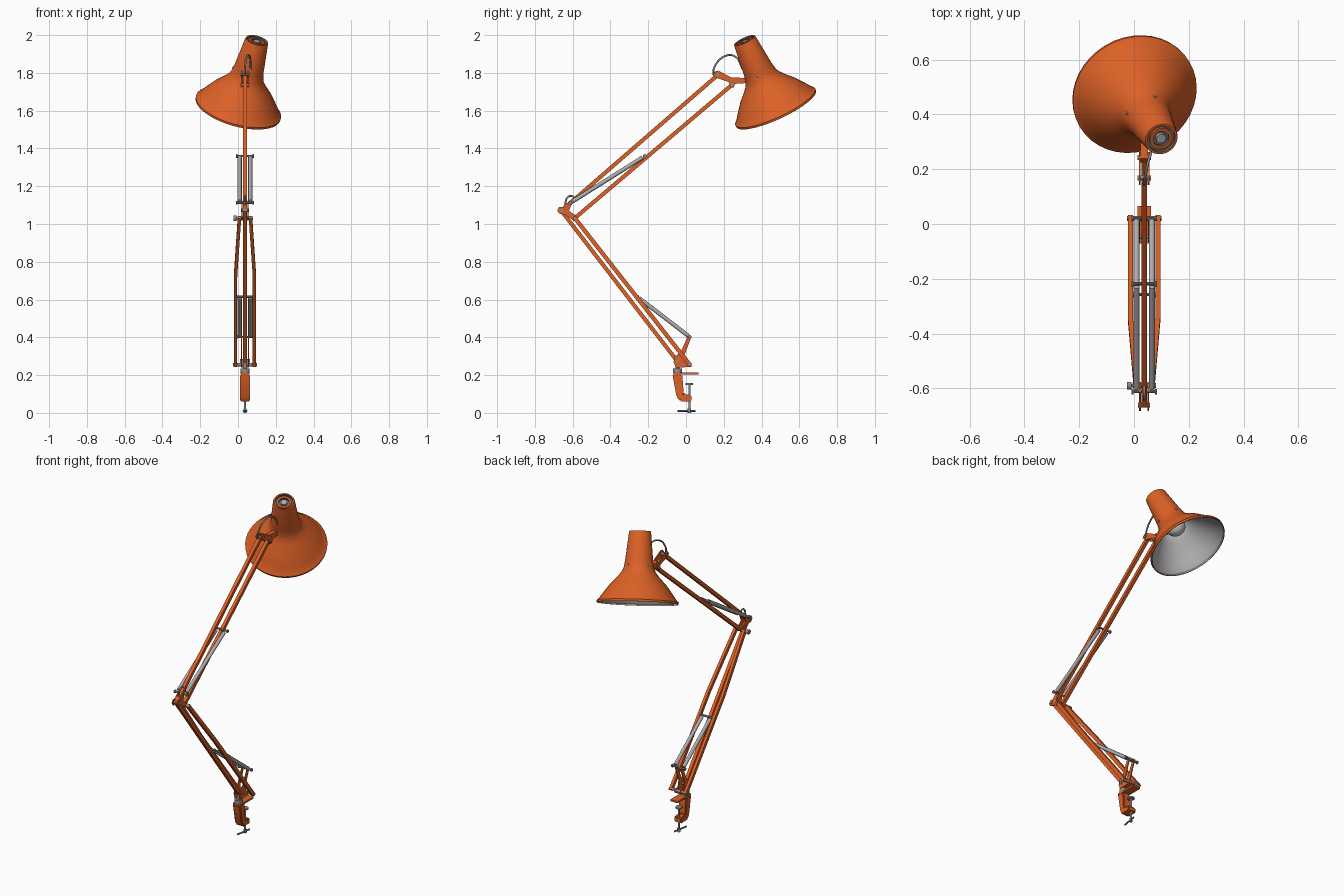
import bpy, bmesh, math
from mathutils import Vector, Matrix

if "Cube" in bpy.data.objects:
    bpy.data.objects.remove(bpy.data.objects["Cube"])

CX = 0.037  # plane of the arm


def mat(name, r, g, b):
    m = bpy.data.materials.new(name)
    m.diffuse_color = (r, g, b, 1)
    m.use_nodes = True
    m.node_tree.nodes["Principled BSDF"].inputs["Base Color"].default_value = m.diffuse_color
    return m


ORANGE = mat("orange paint", 0.72, 0.12, 0.02)
STEEL = mat("steel", 0.27, 0.27, 0.27)
SPRING = mat("spring steel", 0.42, 0.42, 0.42)
LINING = mat("pale lining", 0.52, 0.52, 0.52)
DARK = mat("dark wire", 0.13, 0.13, 0.13)
GLASS = mat("bulb glass", 0.6, 0.6, 0.58)


def finish(name, bm, mats, angle=35):
    bmesh.ops.recalc_face_normals(bm, faces=bm.faces[:])
    me = bpy.data.meshes.new(name)
    bm.to_mesh(me)
    bm.free()
    ob = bpy.data.objects.new(name, me)
    for m in mats:
        me.materials.append(m)
    bpy.context.collection.objects.link(ob)
    bpy.ops.object.select_all(action='DESELECT')
    ob.select_set(True)
    bpy.context.view_layer.objects.active = ob
    bpy.ops.object.shade_smooth_by_angle(angle=math.radians(angle))
    return ob


def P(dx, y, z):
    return Vector((CX + dx, y, z))


def beam(name, pts, w, h, m):
    """Rectangular bar swept through points; w runs along x."""
    bm = bmesh.new()
    n = Vector((1, 0, 0)).cross(pts[-1] - pts[0]).normalized() * h / 2
    x = Vector((w / 2, 0, 0))
    rings = [[bm.verts.new(p + v) for v in (x + n, n - x, -x - n, x - n)] for p in pts]
    for a, b in zip(rings, rings[1:]):
        for i in range(4):
            j = (i + 1) % 4
            bm.faces.new((a[i], a[j], b[j], b[i]))
    bm.faces.new(rings[0])
    bm.faces.new(rings[-1])
    return finish(name, bm, [m])


def rod(name, a, b, r, m, seg=14, r2=None):
    bm = bmesh.new()
    d = b - a
    M = Matrix.Translation((a + b) / 2) @ d.to_track_quat('Z', 'Y').to_matrix().to_4x4()
    bmesh.ops.create_cone(bm, cap_ends=True, segments=seg, radius1=r,
                          radius2=r if r2 is None else r2, depth=d.length, matrix=M)
    return finish(name, bm, [m])


def plate(name, yz, dx, t, m, bev=0.0):
    """Side profile in y,z extruded along x."""
    bm = bmesh.new()
    f = bm.faces.new([bm.verts.new(P(dx - t / 2, y, z)) for y, z in yz])
    new = bmesh.ops.extrude_face_region(bm, geom=[f])["geom"]
    bmesh.ops.translate(bm, vec=(t, 0, 0), verts=[v for v in new if isinstance(v, bmesh.types.BMVert)])
    if bev:
        bmesh.ops.bevel(bm, geom=bm.edges[:], offset=bev, segments=2, affect='EDGES')
    return finish(name, bm, [m])


def revolve(name, prof, mats, M, seg=40):
    """Profile rows are (radius, height, material of the next strip)."""
    bm = bmesh.new()
    rings = []
    for r, z, _ in prof:
        if r == 0:
            rings.append([bm.verts.new(M @ Vector((0, 0, z)))] * seg)
        else:
            rings.append([bm.verts.new(M @ Vector((r * math.cos(i * math.tau / seg),
                         r * math.sin(i * math.tau / seg), z))) for i in range(seg)])
    for k, (a, b) in enumerate(zip(rings, rings[1:])):
        for i in range(seg):
            j = (i + 1) % seg
            f = bm.faces.new(list(dict.fromkeys((a[i], a[j], b[j], b[i]))))
            f.material_index = prof[k][2]
    return finish(name, bm, mats)


def wire(name, pts, r, m):
    cu = bpy.data.curves.new(name, 'CURVE')
    cu.dimensions = '3D'
    cu.bevel_depth = r
    cu.bevel_resolution = 2
    s = cu.splines.new('BEZIER')
    s.bezier_points.add(len(pts) - 1)
    for b, p in zip(s.bezier_points, pts):
        b.co = p
        b.handle_left_type = b.handle_right_type = 'AUTO'
    cu.materials.append(m)
    bpy.context.collection.objects.link(bpy.data.objects.new(name, cu))


# --- table clamp
plate("clamp_body", [(-.072, .205), (-.02, .205), (-.012, .1), (.03, .094), (.03, .06),
                     (-.03, .06), (-.05, .085)], 0, .053, ORANGE, .006)
plate("clamp_top_plate", [(-.065, .202), (.066, .202), (.066, .213), (-.065, .213)], 0, .05, ORANGE)
rod("swivel_collar", P(0, -.045, .213), P(0, -.045, .236), .025, STEEL, 20)
rod("swivel_post", P(0, -.045, .23), P(0, -.045, .29), .011, STEEL)
rod("clamp_screw", P(0, .018, 0), P(0, .018, .155), .006, STEEL)
rod("clamp_pad", P(0, .018, .148), P(0, .018, .157), .02, STEEL, 20)
rod("clamp_screw_head", P(0, .018, 0), P(0, .018, .022), .009, STEEL)
rod("clamp_handle", P(-.008, -.045, .011), P(.008, .05, .011), .005, STEEL, 10)

# --- base bracket
for s in (-1, 1):
    plate("base_bracket_side", [(.012, .412), (.028, .402), (-.008, .305), (.0, .268), (.03, .265),
                                (.03, .243), (-.055, .24), (-.066, .27), (-.06, .3), (-.03, .318)],
          s * .018, .006, ORANGE)
plate("base_bracket_floor", [(-.055, .24), (.03, .243), (.03, .25), (-.055, .248)], 0, .036, ORANGE)

# --- lower arm: centre bar and a bowed pair
beam("lower_centre_bar", [P(0, -.045, .272), P(0, -.656, 1.065)], .02, .021, ORANGE)
for s in (-1, 1):
    beam("lower_side_bar", [P(s * .05, .024, .25), P(s * .05, -.35, .727), P(s * .029, -.592, 1.036)],
         .018, .022, ORANGE)

# --- elbow plates
for s in (-1, 1):
    plate("elbow_plate", [(-.682, 1.072), (-.672, 1.055), (-.645, 1.05), (-.59, 1.017), (-.577, 1.03),
                          (-.582, 1.043), (-.62, 1.07), (-.6, 1.115), (-.615, 1.125), (-.65, 1.09),
                          (-.672, 1.09)], s * .015, .006, ORANGE)

# --- upper arm
beam("upper_rear_bar", [P(0, -.66, 1.07), P(0, .172, 1.792)], .02, .021, ORANGE)
beam("upper_front_bar", [P(0, -.59, 1.03), P(0, .245, 1.738)], .02, .021, ORANGE)

# --- paired springs with end hooks and cross pins
for tag, a, b in (("lower", (.02, .402), (-.258, .615)), ("upper", (-.612, 1.112), (-.218, 1.36))):
    for end in (a, b):
        rod(tag + "_spring_pin", P(-.045, *end), P(.045, *end), .006, STEEL, 10)
        for s in (-1, 1):
            rod(tag + "_spring_pin_nut", P(s * .039, *end), P(s * .047, *end), .01, STEEL, 10)
    for s in (-1, 1):
        p, q = P(s * .028, *a), P(s * .028, *b)
        rod(tag + "_spring", p.lerp(q, .03), q.lerp(p, .03), .011, SPRING, 16)

# --- pivot pins
for name, half, y, z in (("base_pair", .063, .02, .255), ("base_centre", .026, -.045, .275),
                         ("elbow_rear", .022, -.66, 1.072), ("elbow_front", .043, -.59, 1.03),
                         ("head_rear", .025, .168, 1.79), ("head_front", .025, .243, 1.738)):
    rod(name + "_pivot", P(-half, y, z), P(half, y, z), .009, STEEL, 12)
rod("elbow_knob", P(-.062, -.59, 1.03), P(-.046, -.59, 1.03), .014, STEEL, 14)
rod("elbow_knob_stem", P(-.048, -.59, 1.03), P(-.04, -.59, 1.03), .006, STEEL, 10)

# --- head link
for s in (-1, 1):
    plate("head_link_side", [(.142, 1.79), (.155, 1.808), (.172, 1.812), (.25, 1.77), (.262, 1.745),
                             (.252, 1.722), (.235, 1.722), (.225, 1.752), (.165, 1.772)],
          s * .016, .006, ORANGE)
plate("head_link_arm", [(.225, 1.752), (.24, 1.776), (.345, 1.772), (.345, 1.748), (.26, 1.742)],
      0, .028, ORANGE)

# --- shade, turned about its tilted axis with the rim at the origin
rim, top = Vector((0, .477, 1.61)), Vector((.1, .31, 1.972))
M = Matrix.Translation(rim) @ (top - rim).to_track_quat('Z', 'Y').to_matrix().to_4x4()
revolve("lamp_shade", [
    (0, .33, 1), (.06, .33, 1), (.073, .24, 1), (.079, .205, 1), (.091, .175, 1), (.114, .145, 1),
    (.153, .105, 1), (.194, .05, 1), (.217, .018, 1), (.227, .008, 1), (.227, 0, 0), (.232, 0, 0),
    (.233, .012, 0), (.223, .02, 0), (.2, .053, 0), (.16, .107, 0), (.12, .149, 0), (.097, .178, 0),
    (.086, .205, 0), (.08, .24, 0), (.0625, .405, 0), (.06, .411, 0), (.052, .411, 2), (.052, .397, 2),
    (.042, .397, 0), (.042, .408, 0), (.03, .408, 2), (.03, .394, 2), (0, .394, 2)],
    [ORANGE, LINING, DARK], M)
rod("cap_boss", M @ Vector((0, 0, .39)), M @ Vector((0, 0, .408)), .018, SPRING, 18)

# --- rivets round the neck
for i in range(4):
    a = math.radians(45 + 90 * i)
    d = Vector((math.cos(a), math.sin(a), 0))
    rod("neck_rivet", M @ (d * .075 + Vector((0, 0, .215))), M @ (d * .088 + Vector((0, 0, .215))),
        .006, SPRING, 10)

# --- bulb and socket
revolve("bulb", [(.058 * math.sin(math.pi * k / 12) if 0 < k < 12 else 0,
                  .165 - .058 * math.cos(math.pi * k / 12), 0) for k in range(13)], [GLASS], M, 24)
rod("bulb_socket", M @ Vector((0, 0, .21)), M @ Vector((0, 0, .33)), .028, STEEL, 20)

# --- cable loops at the head and elbow
wire("head_cable", [P(0, .145, 1.785), P(0, .15, 1.83), P(.012, .215, 1.892), P(.025, .262, 1.885),
                    P(.03, .3, 1.82)], .005, STEEL)
wire("elbow_cable", [P(0, -.64, 1.1), P(0, -.628, 1.14), P(0, -.605, 1.148), P(0, -.585, 1.13)],
     .005, STEEL)
